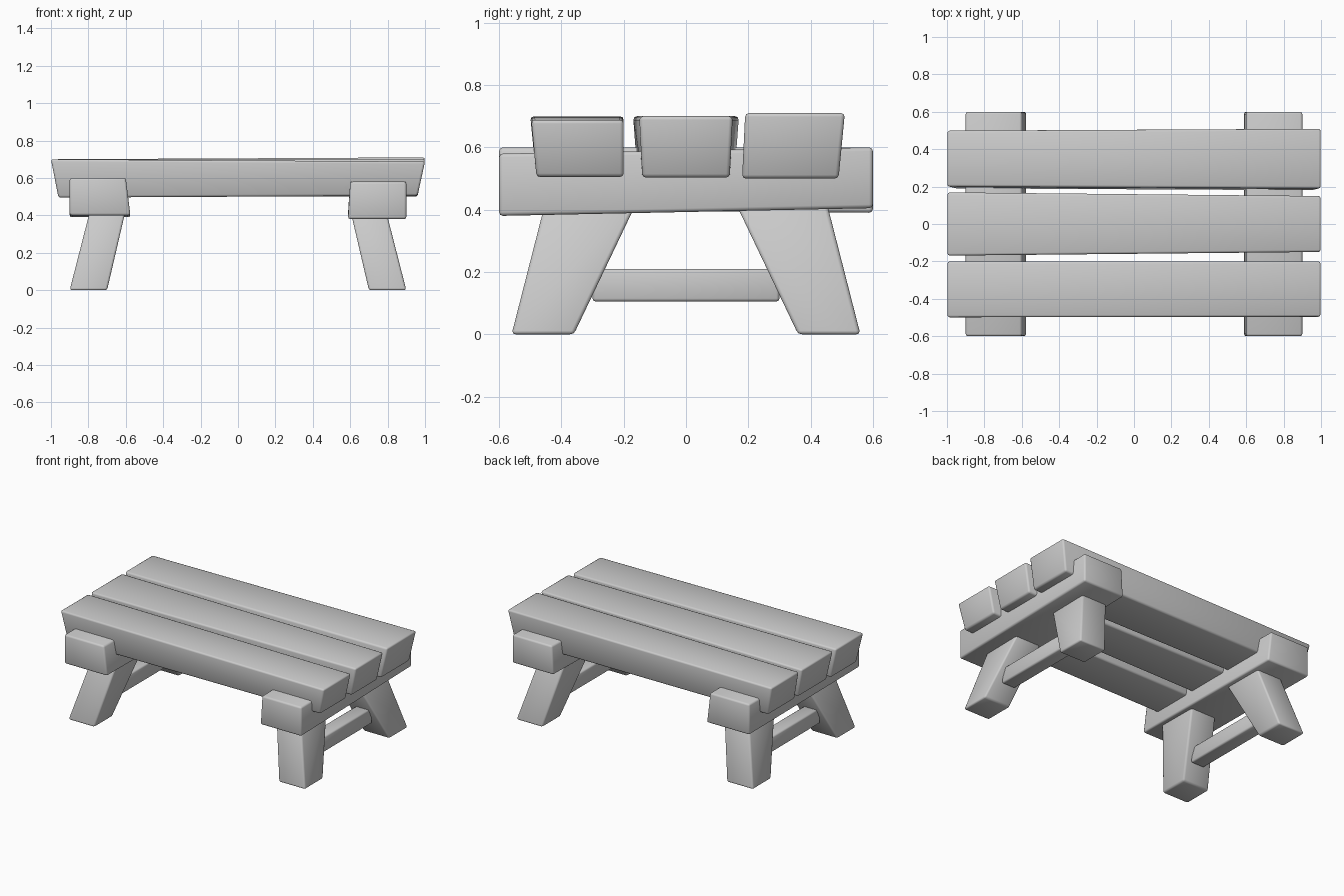
import bpy, bmesh

if "Cube" in bpy.data.objects:
    bpy.data.objects.remove(bpy.data.objects["Cube"])


def block(name, a, b, bevel=0.012):
    """Hexahedron joining two matching four-point ends, with softened edges."""
    bm = bmesh.new()
    va = [bm.verts.new(p) for p in a]
    vb = [bm.verts.new(p) for p in b]
    bm.faces.new(va)
    bm.faces.new(vb[::-1])
    for i in range(4):
        j = (i + 1) % 4
        bm.faces.new((va[j], va[i], vb[i], vb[j]))
    bmesh.ops.recalc_face_normals(bm, faces=bm.faces)
    bmesh.ops.bevel(bm, geom=list(bm.edges), offset=bevel, segments=2,
                    profile=0.5, affect='EDGES')
    for f in bm.faces:
        f.smooth = True
    me = bpy.data.meshes.new(name)
    bm.to_mesh(me)
    bm.free()
    ob = bpy.data.objects.new(name, me)
    bpy.context.collection.objects.link(ob)
    return ob


# Top planks: each end is (top y0, top y1, bottom y0, bottom y1, top z, bottom z)
def plank(name, left, right):
    ends = []
    for s, (t0, t1, b0, b1, zt, zb) in ((-1, left), (1, right)):
        ends.append([(s, t0, zt), (s, t1, zt),
                     (s * 0.96, b1, zb), (s * 0.96, b0, zb)])
    block(name, *ends)


plank("front_plank", (-0.50, -0.20, -0.48, -0.20, 0.70, 0.495),
      (-0.497, -0.20, -0.48, -0.20, 0.688, 0.505))
plank("middle_plank", (-0.17, 0.17, -0.155, 0.155, 0.70, 0.50),
      (-0.15, 0.15, -0.14, 0.14, 0.70, 0.503))
plank("back_plank", (0.20, 0.50, 0.19, 0.48, 0.70, 0.50),
      (0.19, 0.51, 0.18, 0.49, 0.71, 0.50))

# Cross beams, flared at the inner lower edge and slightly tilted
for side, s, zf, zb, flare in (("left", -1, 0.40, 0.39, 0.575),
                               ("right", 1, 0.38, 0.405, 0.588)):
    ends = [[(s * 0.90, y, z), (s * flare, y, z),
             (s * 0.60, y, zt), (s * 0.90, y, zt)]
            for y, z, zt in ((-0.6, zf, zf + 0.20), (0.6, zb, 0.60))]
    block(side + "_cross_beam", *ends)

    # Splayed tapered legs
    for end, t in (("front", -1), ("back", 1)):
        foot = [(s * 0.90, t * 0.56, 0), (s * 0.70, t * 0.56, 0),
                (s * 0.70, t * 0.36, 0), (s * 0.90, t * 0.36, 0)]
        top = [(s * 0.79, t * 0.45, 0.43), (s * 0.60, t * 0.45, 0.43),
               (s * 0.60, t * 0.155, 0.43), (s * 0.79, t * 0.155, 0.43)]
        block(f"{end}_{side}_leg", foot, top)

    # Stretcher between the legs
    ends = [[(s * 0.71, y, 0.105), (s * 0.81, y, 0.105),
             (s * 0.81, y, 0.21), (s * 0.71, y, 0.21)] for y in (-0.3, 0.3)]
    block(side + "_stretcher", *ends, bevel=0.01)
